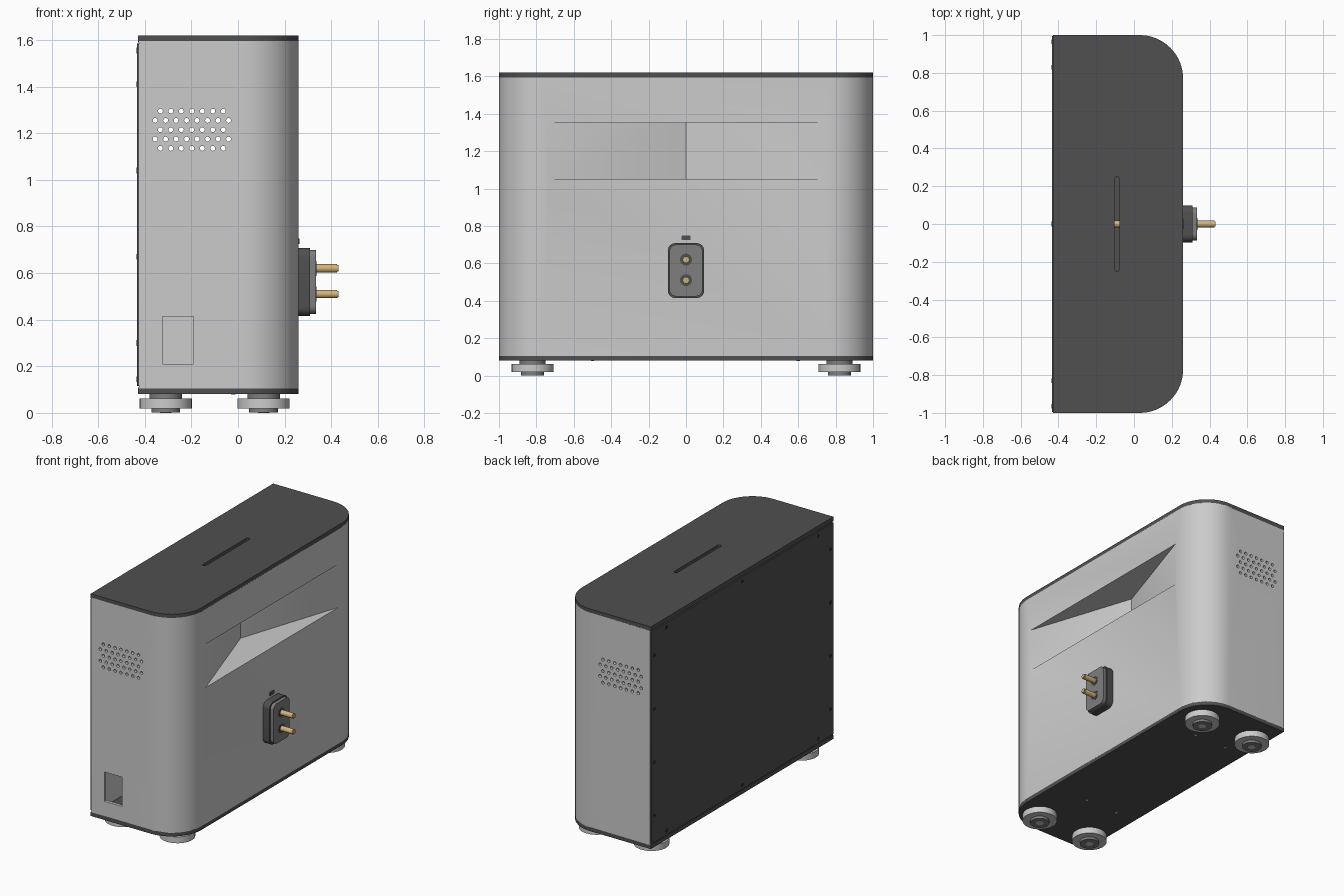
import bpy, bmesh, math
from mathutils import Vector

if "Cube" in bpy.data.objects:
    bpy.data.objects.remove(bpy.data.objects["Cube"])


def material(name, rgb):
    m = bpy.data.materials.new(name)
    m.diffuse_color = (*rgb, 1)
    m.use_nodes = True
    m.node_tree.nodes["Principled BSDF"].inputs["Base Color"].default_value = m.diffuse_color
    return m


LIGHT = material("light_grey", (0.60, 0.60, 0.60))
DARK = material("dark_grey", (0.08, 0.08, 0.08))
MID = material("mid_grey", (0.21, 0.21, 0.21))
BLACK = material("near_black", (0.025, 0.025, 0.025))
GOLD = material("brass", (0.65, 0.45, 0.20))


def circle(u, v, r, n=24):
    return [(u + r * math.cos(2 * math.pi * i / n), v + r * math.sin(2 * math.pi * i / n)) for i in range(n)]


def rounded(u0, u1, v0, v1, r, n=8, square_left=False):
    """Rectangle outline with rounded corners, optionally square at u0."""
    pts = []
    for k, (u, v) in enumerate([(u1 - r, v1 - r), (u0 + r, v1 - r), (u0 + r, v0 + r), (u1 - r, v0 + r)]):
        if square_left and k in (1, 2):
            pts.append((u0, v1 if k == 1 else v0))
            continue
        for i in range(n + 1):
            a = math.pi / 2 * (k + i / n)
            pts.append((u + r * math.cos(a), v + r * math.sin(a)))
    return pts


def prism(name, loops, axis, a, b, mat, smooth=True):
    """Extrude outlines from a to b along an axis (x: yz, y: xz, z: xy outlines)."""
    place = {"x": lambda u, v, w: (w, u, v), "y": lambda u, v, w: (u, w, v), "z": lambda u, v, w: (u, v, w)}[axis]
    bm = bmesh.new()
    for loop in loops:
        face = bm.faces.new([bm.verts.new(place(u, v, a)) for u, v in loop])
        out = bmesh.ops.extrude_face_region(bm, geom=[face])
        moved = [g for g in out["geom"] if isinstance(g, bmesh.types.BMVert)]
        bmesh.ops.translate(bm, verts=moved, vec=Vector(place(0, 0, b - a)))
    bmesh.ops.recalc_face_normals(bm, faces=bm.faces)
    me = bpy.data.meshes.new(name)
    bm.to_mesh(me)
    bm.free()
    me.materials.append(mat)
    ob = bpy.data.objects.new(name, me)
    bpy.context.collection.objects.link(ob)
    if smooth:
        shade(ob)
    return ob


def shade(ob):
    bpy.ops.object.select_all(action="DESELECT")
    ob.select_set(True)
    bpy.context.view_layer.objects.active = ob
    bpy.ops.object.shade_smooth_by_angle(angle=math.radians(30))


def carve(ob, cutters):
    """Subtract the cutters, bake the result and remove them."""
    for c in cutters:
        m = ob.modifiers.new("cut", "BOOLEAN")
        m.operation, m.solver, m.object = "DIFFERENCE", "EXACT", c
    dg = bpy.context.evaluated_depsgraph_get()
    me = bpy.data.meshes.new_from_object(ob.evaluated_get(dg))
    ob.modifiers.clear()
    ob.data = me
    for c in cutters:
        bpy.data.objects.remove(c)
    shade(ob)


# Hollow housing: D-shaped plan, V-shaped front recess, vents and socket window
def notch(name, tip, z0, z1):
    return prism(name, [[(tip + 0.33, -1.0), (tip + 0.33, 1.0), (tip, 0)]], "z", z0, z1, LIGHT, False)


shell = prism("housing", [rounded(-0.425, 0.26, -1, 1, 0.23, 16, True)], "z", 0.105, 1.595, LIGHT, False)
cavity = prism("cavity", [rounded(-0.405, 0.24, -0.98, 0.98, 0.21, 16, True)], "z", 0.0, 1.7, LIGHT, False)
carve(cavity, [notch("cavity_notch", 0.0, 1.03, 1.37)])
vents = []
for row in range(5):
    count = 7 + row % 2
    for i in range(count):
        vents.append(circle(-0.198 + 0.045 * (i - (count - 1) / 2), 1.295 - 0.04 * row, 0.0105, 12))
window = [(-0.325, 0.21), (-0.19, 0.21), (-0.19, 0.413), (-0.325, 0.413)]
carve(shell, [notch("recess", 0.02, 1.05, 1.35), cavity,
              prism("vent_cutter", vents, "y", -1.1, 1.1, LIGHT, False),
              prism("window_cutter", [window], "y", -1.1, -0.9, LIGHT, False)])

# Lid with slot, and base plate
plan = rounded(-0.43, 0.26, -1, 1, 0.23, 16, True)
lid = prism("lid", [plan], "z", 1.59, 1.62, DARK)
carve(lid, [prism("slot_cutter", [rounded(-0.103, -0.077, -0.25, 0.25, 0.0129, 6)], "z", 1.5, 1.7, DARK, False)])
prism("base_plate", [plan], "z", 0.08, 0.108, DARK)

# Rear panel with screws round its edge
prism("rear_panel", [rounded(-0.995, 0.995, 0.115, 1.585, 0.005, 2)], "x", -0.434, -0.425, DARK)
screws = [(s * 0.965, z) for s in (-1, 1) for z in (0.30, 0.67, 1.04, 1.41)]
screws += [(y, z) for y in (-0.83, 0, 0.83) for z in (0.145, 1.555)]
prism("panel_screws", [circle(y, z, 0.012, 12) for y, z in screws], "x", -0.436, -0.43, BLACK)

# Base screws
prism("base_screws", [circle(x, y, 0.009, 10) for x in (-0.27, -0.02) for y in (-0.5, 0.6)],
      "z", 0.078, 0.085, LIGHT)

# Feet: neck, disc, rubber pad and centre bolt
for x, side in ((-0.31, "rear"), (0.11, "front")):
    for y, end in ((-0.82, "left"), (0.82, "right")):
        tag = f"{side}_{end}"
        prism(f"foot_neck_{tag}", [circle(x, y, 0.07, 32)], "z", 0.058, 0.082, MID)
        prism(f"foot_disc_{tag}", [circle(x, y, 0.112, 40)], "z", 0.018, 0.062, LIGHT)
        prism(f"foot_pad_{tag}", [circle(x, y, 0.062, 32)], "z", 0.001, 0.02, MID)
        prism(f"foot_bolt_{tag}", [circle(x, y, 0.025, 20)], "z", 0.0, 0.01, LIGHT)

# Plug: body, face plate, pin collars, pins with narrower tips
prism("plug_body", [rounded(-0.097, 0.097, 0.415, 0.708, 0.04)], "x", 0.25, 0.31, DARK)
prism("plug_face", [rounded(-0.088, 0.088, 0.424, 0.70, 0.035)], "x", 0.31, 0.334, MID)
pins = (0.51, 0.62)
prism("pin_collars", [circle(0, z, 0.032) for z in pins], "x", 0.33, 0.336, DARK)
prism("pins", [circle(0, z, 0.018) for z in pins], "x", -0.13, 0.425, GOLD)
prism("pin_tips", [circle(0, z, 0.014) for z in pins], "x", 0.42, 0.432, GOLD)

# Indicator above the plug
prism("indicator", [rounded(-0.024, 0.024, 0.724, 0.748, 0.003, 2)], "x", 0.255, 0.264, DARK)
